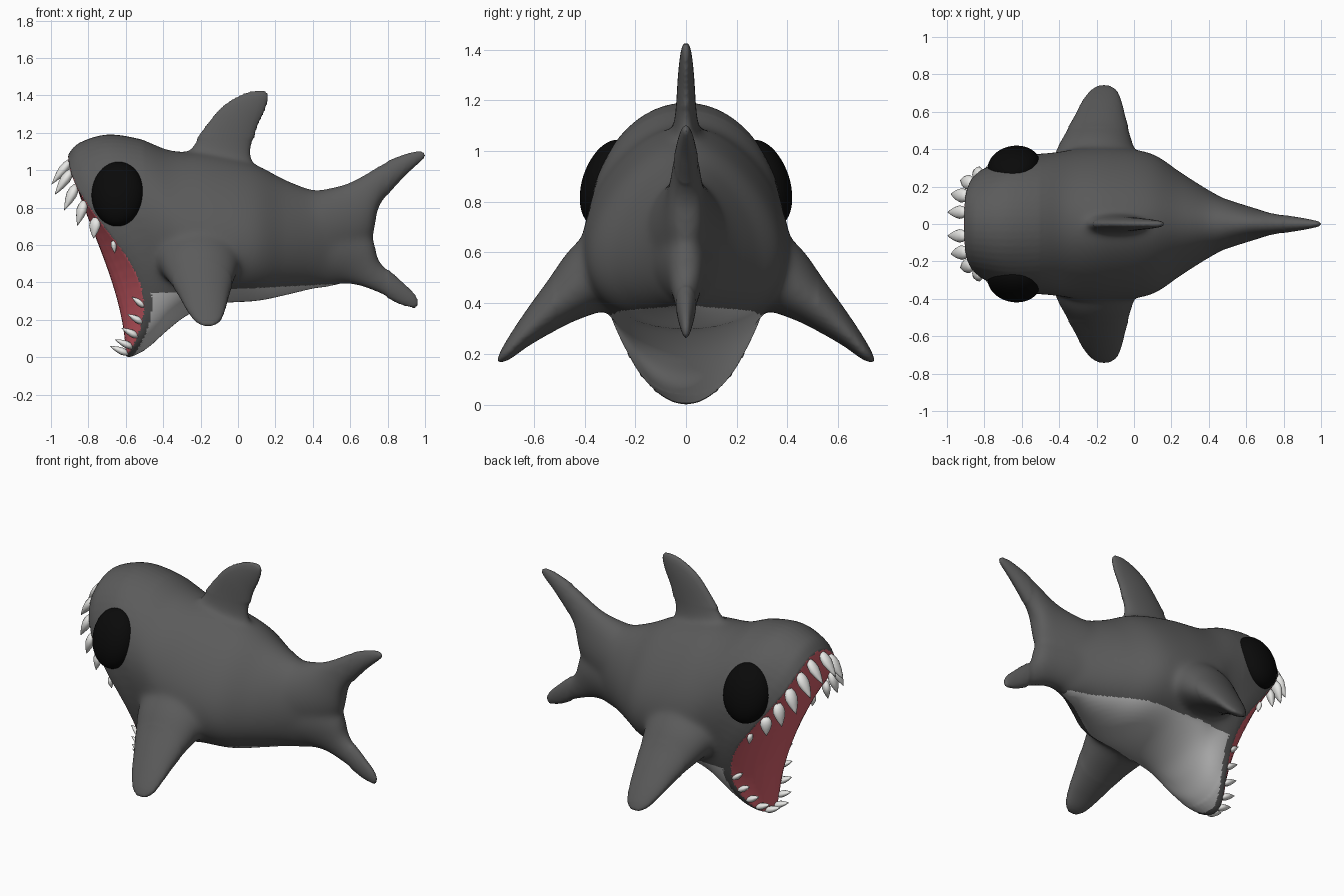
import bpy, bmesh, math
from mathutils import Vector, Matrix
from mathutils.bvhtree import BVHTree

if "Cube" in bpy.data.objects:
    bpy.data.objects.remove(bpy.data.objects["Cube"])


def material(name, r, g, b):
    m = bpy.data.materials.new(name)
    m.diffuse_color = (r, g, b, 1)
    m.use_nodes = True
    m.node_tree.nodes["Principled BSDF"].inputs["Base Color"].default_value = m.diffuse_color
    return m


GREY = material("dark grey skin", 0.105, 0.105, 0.105)
BELLY = material("light grey belly", 0.58, 0.58, 0.58)
RED = material("mouth red", 0.66, 0.115, 0.145)
BLACK = material("eye black", 0.003, 0.003, 0.003)
WHITE = material("tooth white", 0.8, 0.8, 0.78)
N = 64


def smooth_rows(rows, steps=8):
    """Catmull-Rom interpolation of section parameters."""
    out = []
    for i in range(len(rows) - 1):
        p0, p1, p2 = rows[max(i - 1, 0)], rows[i], rows[i + 1]
        p3 = rows[min(i + 2, len(rows) - 1)]
        for k in range(steps):
            t = k / steps
            out.append(tuple(0.5 * (2 * b + (c - a) * t + (2 * a - 5 * b + 4 * c - d) * t * t
                                    + (3 * b - a - 3 * c + d) * t ** 3)
                             for a, b, c, d in zip(p0, p1, p2, p3)))
    return out + [tuple(rows[-1])]


def side_point(row, t):
    """Section between a top and bottom point in the xz plane, with half width, egg and bow."""
    ax, az, bx, bz, w, egg, bow = row
    a, b = Vector((ax, 0, az)), Vector((bx, 0, bz))
    u = (a - b) / 2
    c, s = math.cos(t), math.sin(t)
    p = (a + b) / 2 + u * c
    normal = Vector((u.z, 0, -u.x)).normalized()
    p += normal * bow * s * s * (1 - 1.5 * c)
    p.y = w * s * (1 + egg * c)
    return p


def fin_point(row, t):
    """Side fin section: position (y, z), front x, back x, half thickness."""
    y, z, x0, x1, th = row
    s = math.sin(t) * th
    return Vector(((x0 + x1) / 2 + (x0 - x1) / 2 * math.cos(t), y + 0.62 * s, z + 0.78 * s))


def far_fin_point(row, t):
    p = fin_point(row, t)
    return Vector((p.x, -p.y, p.z))


def finish(name, bm, mats, mirror=False):
    bmesh.ops.remove_doubles(bm, verts=bm.verts, dist=0.0004)
    bmesh.ops.recalc_face_normals(bm, faces=bm.faces)
    me = bpy.data.meshes.new(name)
    bm.to_mesh(me)
    bm.free()
    for m in mats:
        me.materials.append(m)
    ob = bpy.data.objects.new(name, me)
    bpy.context.collection.objects.link(ob)
    me.shade_smooth()
    if mirror:
        mod = ob.modifiers.new("mirror", 'MIRROR')
        mod.use_axis = (False, True, False)
        mod.use_mirror_merge = False
    return ob


def loft(name, rows, point, rule=None, cap_start=True):
    bm = bmesh.new()
    rings = [[bm.verts.new(point(r, 2 * math.pi * k / N)) for k in range(N)] for r in rows]
    for i in range(len(rings) - 1):
        for k in range(N):
            j = (k + 1) % N
            f = bm.faces.new((rings[i][k], rings[i][j], rings[i + 1][j], rings[i + 1][k]))
            if rule:
                f.material_index = rule(i, f.calc_center_median())
    if cap_start:
        bm.faces.new(rings[0])
    bm.faces.new(rings[-1])
    return finish(name, bm, (GREY, BELLY, RED))


# Body with the mouth lining as its front end
body_rows = [
    (-.91, 1.08, -.60, .0, .33, .06, .135),
    (-.85, 1.145, -.56, .006, .35, .07, .135),
    (-.70, 1.19, -.48, .05, .37, .12, .115),
    (-.52, 1.165, -.38, .14, .385, .05, .06),
    (-.36, 1.105, -.26, .23, .405, -.12, .02),
    (-.15, 1.09, -.10, .285, .40, -.25, 0),
    (.08, 1.035, .10, .30, .365, -.27, 0),
    (.25, .95, .25, .33, .27, -.22, 0),
    (.40, .895, .40, .365, .18, -.12, 0),
    (.53, .885, .54, .39, .11, 0, 0),
    (.67, .76, .67, .50, .06, 0, 0),
]
lip = body_rows[0]
lining = [lip[:4] + (lip[4] * s, lip[5], .03 + (lip[6] - .03) * s * s)
          for s in (0, .2, .4, .6, .8, .9)]


def body_colour(i, c):
    if i < len(lining):
        return 2
    return 1 if i >= len(lining) + 8 else 0


body = loft("body", lining + smooth_rows(body_rows), side_point, body_colour, cap_start=False)

# Back fin
back_fin = loft("back_fin", smooth_rows([
    (-.34, 1.02, .16, .91, .11, 0, 0),
    (-.26, 1.11, .09, 1.02, .06, 0, 0),
    (-.20, 1.20, .075, 1.10, .042, 0, 0),
    (-.09, 1.335, .10, 1.22, .033, 0, 0),
    (.02, 1.405, .14, 1.31, .025, 0, 0),
    (.10, 1.427, .16, 1.37, .017, 0, 0),
    (.148, 1.425, .162, 1.405, .007, 0, 0)]), side_point)

# Tail lobes
upper_lobe = loft("upper_tail_lobe", smooth_rows([
    (.36, .88, .46, .48, .16, 0, 0),
    (.58, .93, .70, .61, .085, 0, 0),
    (.77, 1.035, .755, .80, .055, 0, 0),
    (.90, 1.088, .87, .945, .035, 0, 0),
    (.975, 1.102, .96, 1.03, .019, 0, 0),
    (1.002, 1.088, 1.0, 1.065, .007, 0, 0)]), side_point)
lower_lobe = loft("lower_tail_lobe", smooth_rows([
    (.46, .74, .38, .38, .15, 0, 0),
    (.70, .66, .59, .39, .08, 0, 0),
    (.755, .52, .74, .345, .05, 0, 0),
    (.86, .42, .86, .285, .032, 0, 0),
    (.94, .345, .935, .263, .018, 0, 0),
    (.967, .295, .957, .268, .007, 0, 0)]), side_point)

# Side fins
fin_rows = smooth_rows([
    (.24, .52, -.46, .06, .22),
    (.38, .485, -.42, .01, .145),
    (.48, .415, -.37, -.02, .10),
    (.57, .34, -.32, -.045, .07),
    (.65, .265, -.28, -.065, .045),
    (.71, .20, -.235, -.09, .026),
    (.74, .17, -.19, -.13, .007)])
fins = [loft("side_fin", fin_rows, p) for p in (fin_point, far_fin_point)]

# Fuse skin parts into one surface, soften the joints, carry the colours over
bpy.ops.object.select_all(action='DESELECT')
for ob in [body, back_fin, upper_lobe, lower_lobe] + fins:
    ob.select_set(True)
bpy.context.view_layer.objects.active = body
bpy.ops.object.join()
source = bmesh.new()
source.from_mesh(body.data)
tree = BVHTree.FromBMesh(source)
zones = [f.material_index for f in source.faces]
source.free()
remesh = body.modifiers.new("fuse", 'REMESH')
remesh.mode = 'VOXEL'
remesh.voxel_size = .011
bpy.ops.object.modifier_apply(modifier="fuse")
bm = bmesh.new()
bm.from_mesh(body.data)
joints = [v for v in bm.verts if -.5 < v.co.x < .8 and v.co.z < 1.17 and abs(v.co.y) < .52]
for _ in range(25):
    bmesh.ops.smooth_vert(bm, verts=joints, factor=.5,
                          use_axis_x=True, use_axis_y=True, use_axis_z=True)
for f in bm.faces:
    c = f.calc_center_median()
    zone = zones[tree.find_nearest(c)[2]]
    if zone == 1 and c.z > .365 + .05 * c.x:
        zone = 0
    f.material_index = zone
    f.smooth = True
bm.to_mesh(body.data)
bm.free()

# Eyes
bm = bmesh.new()
turn = Matrix.Rotation(math.radians(18), 4, 'X') @ Matrix.Rotation(math.radians(10), 4, 'Z')
bmesh.ops.create_uvsphere(bm, u_segments=40, v_segments=24, radius=1,
                          matrix=Matrix.Translation((-.642, .308, .872)) @ turn
                          @ Matrix.Diagonal((.142, .10, .178, 1)))
finish("eyes", bm, [BLACK], mirror=True)


# Teeth: leaf-shaped spikes set along the lip
def add_tooth(bm, root, direction, width):
    d = Vector(direction)
    rot = d.to_track_quat('Z', 'Y').to_matrix()
    rings = []
    for h, r in ((-.05, .5), (.15, .9), (.35, 1), (.6, .75), (.82, .38), (1, .03)):
        rings.append([bm.verts.new(root + d * h + rot @ Vector(
            (math.cos(a) * r * width, math.sin(a) * r * width * .7, 0)))
            for a in (math.tau * k / 12 for k in range(12))])
    for p, q in zip(rings, rings[1:]):
        for k in range(12):
            bm.faces.new((p[k], p[(k + 1) % 12], q[(k + 1) % 12], q[k]))
    bm.faces.new(rings[0])
    bm.faces.new(rings[-1])


def teeth(name, shift, table):
    bm = bmesh.new()
    for angle, dx, dy, dz, width in table:
        root = side_point(lip, math.radians(angle)) + Vector(shift)
        root.y *= .95
        add_tooth(bm, root, (dx, dy, dz), width)
    finish(name, bm, [WHITE], mirror=True)


teeth("upper_teeth", (.008, 0, -.025), [
    (11, -.095, .0, -.12, .036), (27, -.085, .01, -.125, .039),
    (42, -.06, .015, -.13, .04), (55, -.035, .01, -.125, .039),
    (67, -.01, .01, -.105, .035), (82, .01, .0, -.065, .022)])
teeth("lower_teeth", (.005, 0, .012), [
    (172, -.095, .0, .04, .028), (160, -.09, .005, .04, .028),
    (149, -.085, .01, .045, .028), (138, -.08, .01, .045, .027),
    (127, -.07, .005, .05, .026)])
